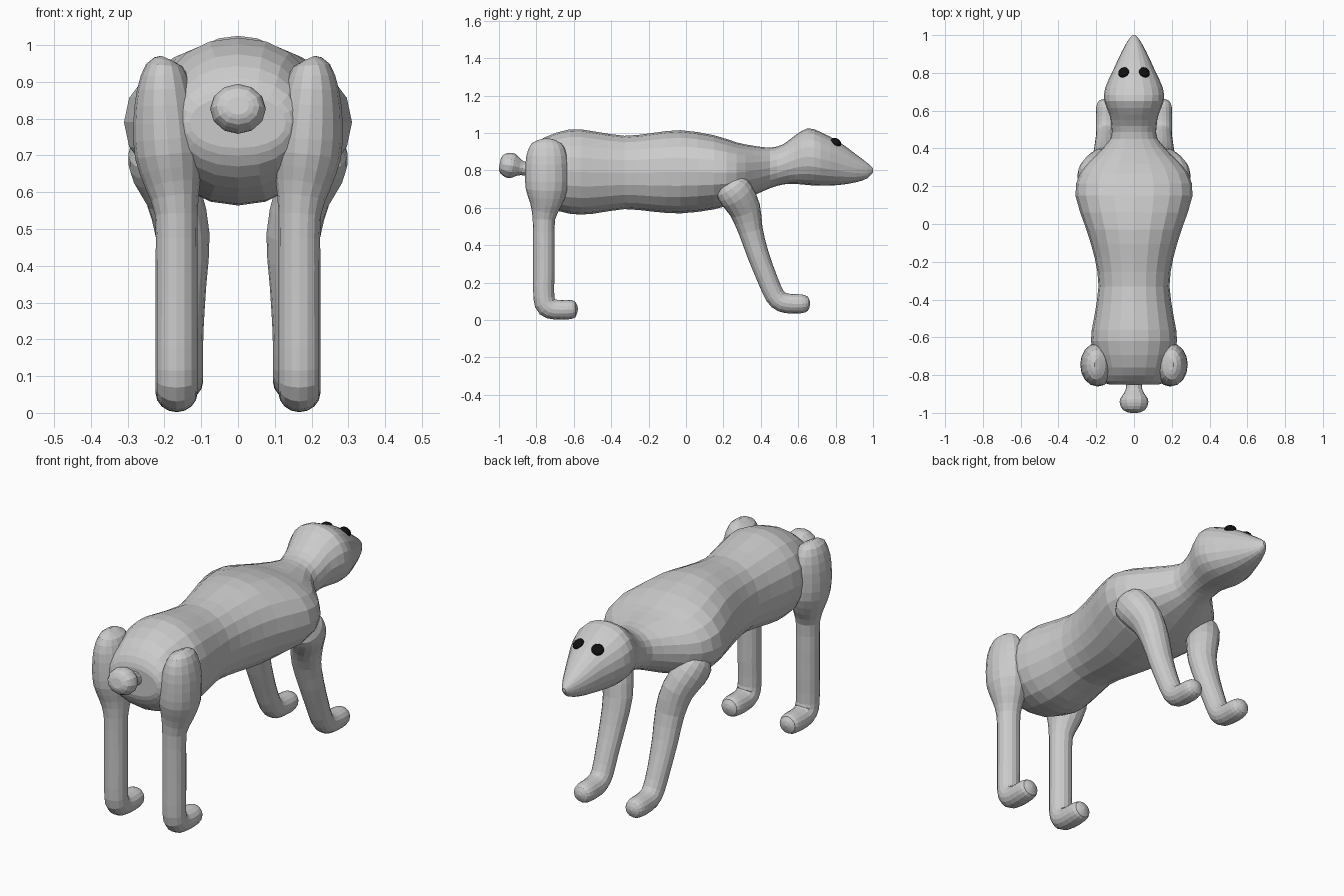
import bpy, bmesh
from math import cos, sin, tau
from mathutils import Vector


def refine(rows, steps):
    """Catmull-Rom through rows of numbers."""
    out = []
    for i in range(len(rows) - 1):
        p = [rows[max(0, min(len(rows) - 1, i + k))] for k in (-1, 0, 1, 2)]
        for s in range(steps):
            t = s / steps
            out.append([0.5 * (2 * b + (c - a) * t + (2 * a - 5 * b + 4 * c - d) * t * t
                               + (3 * b - a - 3 * c + d) * t ** 3) for a, b, c, d in zip(*p)])
    return out + [list(rows[-1])]


def loft(name, rows, sides=16, steps=2, axis=None, power=1.0, mirror=False):
    """Skin rings (x, y, z, rx, r) along a path; rx runs along the x axis."""
    rows = refine(rows, steps)
    centres = [Vector(r[:3]) for r in rows]
    bm = bmesh.new()
    rings = []
    for i, r in enumerate(rows):
        t = axis or (centres[min(i + 1, len(rows) - 1)] - centres[max(i - 1, 0)]).normalized()
        u = Vector((1, 0, 0))
        u = (u - t * u.dot(t)).normalized()
        v = t.cross(u)
        ring = []
        for k in range(sides):
            c, s = cos(tau * k / sides), sin(tau * k / sides)
            c = abs(c) ** power * (1 if c > 0 else -1)
            s = abs(s) ** power * (1 if s > 0 else -1)
            ring.append(bm.verts.new(centres[i] + u * c * max(r[3], .002) + v * s * max(r[4], .002)))
        rings.append(ring)
    for a, b in zip(rings, rings[1:]):
        for k in range(sides):
            j = (k + 1) % sides
            bm.faces.new((a[k], a[j], b[j], b[k]))
    bm.faces.new(rings[0])
    bm.faces.new(rings[-1])
    bmesh.ops.recalc_face_normals(bm, faces=bm.faces)
    me = bpy.data.meshes.new(name)
    bm.to_mesh(me)
    bm.free()
    ob = bpy.data.objects.new(name, me)
    bpy.context.collection.objects.link(ob)
    if mirror:
        ob.modifiers.new("mirror", 'MIRROR')
    return ob


# Body, neck and head: (y, half width, bottom, top)
profile = [(-.85, .13, .72, .86), (-.83, .165, .67, .91), (-.76, .19, .61, .975),
           (-.62, .228, .568, 1.02), (-.5, .212, .568, 1.01), (-.33, .188, .593, .985),
           (-.18, .208, .58, 1.0), (-.03, .252, .57, 1.015), (.15, .31, .592, .988),
           (.27, .285, .628, .95), (.36, .205, .665, .932), (.45, .125, .705, .922),
           (.52, .12, .725, .94), (.58, .13, .728, .985), (.65, .157, .722, 1.025),
           (.72, .153, .718, 1.005), (.82, .108, .722, .952), (.91, .066, .737, .885),
           (.97, .033, .758, .84), (1.0, .008, .79, .81)]
loft("body", [(0, y, (lo + hi) / 2, w, (hi - lo) / 2) for y, w, lo, hi in profile],
     sides=20, axis=Vector((0, 1, 0)), power=.93)

# Hind legs with thigh and foot
loft("hind_leg", [(.195, -.745, .965, .015, .03), (.2, -.745, .945, .05, .08),
                  (.2, -.745, .88, .075, .108), (.195, -.745, .79, .09, .115),
                  (.188, -.745, .7, .092, .112), (.177, -.75, .62, .075, .085),
                  (.168, -.76, .54, .058, .06), (.167, -.76, .4, .057, .057),
                  (.167, -.76, .25, .057, .057), (.167, -.76, .12, .057, .056),
                  (.167, -.742, .073, .057, .058), (.167, -.7, .056, .057, .053),
                  (.167, -.63, .056, .056, .052), (.167, -.592, .058, .044, .042),
                  (.167, -.578, .058, .005, .005)], mirror=True)

# Front legs reaching forward from the shoulder
loft("front_leg", [(.24, .215, .75, .03, .04), (.235, .235, .715, .065, .085),
                   (.215, .27, .67, .08, .095), (.175, .315, .59, .077, .085),
                   (.15, .345, .48, .073, .066), (.15, .385, .35, .064, .058),
                   (.15, .435, .22, .056, .054), (.148, .475, .13, .053, .053),
                   (.148, .515, .095, .053, .053), (.148, .57, .087, .053, .052),
                   (.148, .62, .087, .052, .05), (.148, .652, .088, .038, .037),
                   (.148, .664, .088, .005, .005)], mirror=True)

# Stub tail, flaring to a rounded tip
loft("tail", [(0, -.8, .805, .055, .05), (0, -.855, .808, .042, .036),
              (0, -.89, .815, .05, .043), (0, -.925, .823, .073, .066),
              (0, -.955, .829, .074, .066), (0, -.985, .833, .058, .05),
              (0, -.996, .835, .03, .025)], sides=12)

# Eyes
black = bpy.data.materials.new("eye_black")
black.diffuse_color = (.005, .005, .005, 1)
for side, x in (("left", -.055), ("right", .055)):
    bpy.ops.mesh.primitive_uv_sphere_add(segments=16, ring_count=10, radius=.03,
                                         location=(x, .802, .95), rotation=(-.5, x * 8, 0))
    eye = bpy.context.object
    eye.name = side + "_eye"
    eye.scale = (1, 1, .65)
    eye.data.materials.append(black)
